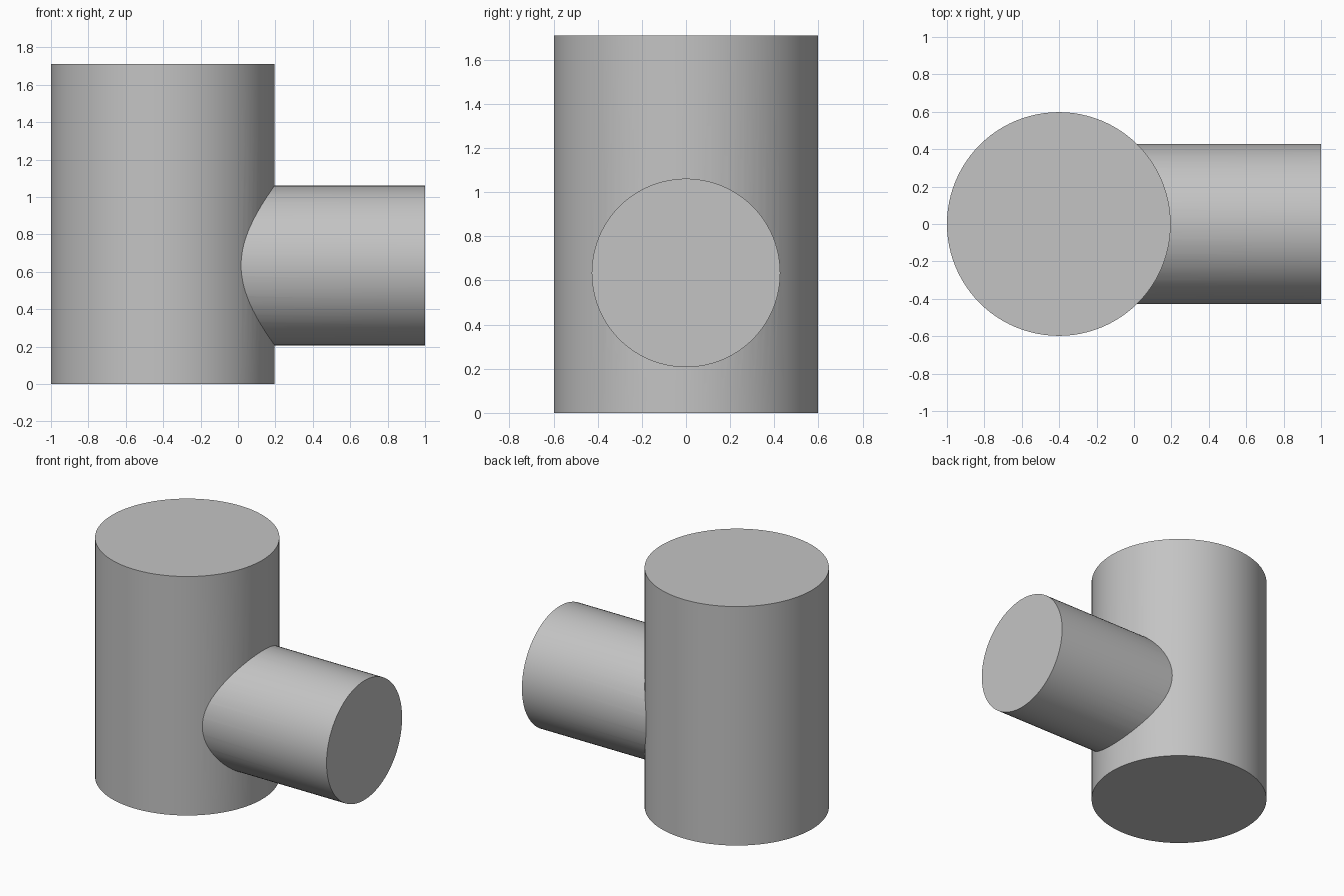
import bpy
import math

if "Cube" in bpy.data.objects:
    bpy.data.objects.remove(bpy.data.objects["Cube"], do_unlink=True)

# Plain grey material
GREY = (0.55, 0.55, 0.55, 1.0)
grey = bpy.data.materials.new("plain_grey")
grey.use_nodes = True
grey.diffuse_color = GREY
grey.node_tree.nodes["Principled BSDF"].inputs["Base Color"].default_value = GREY

BODY_RADIUS, BODY_HEIGHT, BODY_X = 0.598, 1.71, -0.402
BRANCH_RADIUS, BRANCH_Z, BRANCH_END = 0.427, 0.634, 1.0


def cylinder(name, radius, length, location, rotation=(0, 0, 0)):
    bpy.ops.mesh.primitive_cylinder_add(
        vertices=96, radius=radius, depth=length,
        location=location, rotation=rotation)
    obj = bpy.context.object
    obj.name = obj.data.name = name
    obj.data.materials.append(grey)
    return obj


# Side branch, starting on the axis of the upright body
branch = cylinder("side_branch", BRANCH_RADIUS, BRANCH_END - BODY_X,
                  ((BRANCH_END + BODY_X) / 2, 0, BRANCH_Z),
                  (0, math.pi / 2, 0))

# Upright body
body = cylinder("upright_body_with_branch", BODY_RADIUS, BODY_HEIGHT,
                (BODY_X, 0, BODY_HEIGHT / 2))

# Join both into one solid
union = body.modifiers.new("join_branch", 'BOOLEAN')
union.operation = 'UNION'
union.solver = 'EXACT'
union.object = branch
bpy.ops.object.modifier_apply(modifier=union.name)
bpy.data.objects.remove(branch, do_unlink=True)

# Smooth walls with crisp rims
bpy.ops.object.shade_smooth_by_angle(angle=math.radians(30))
